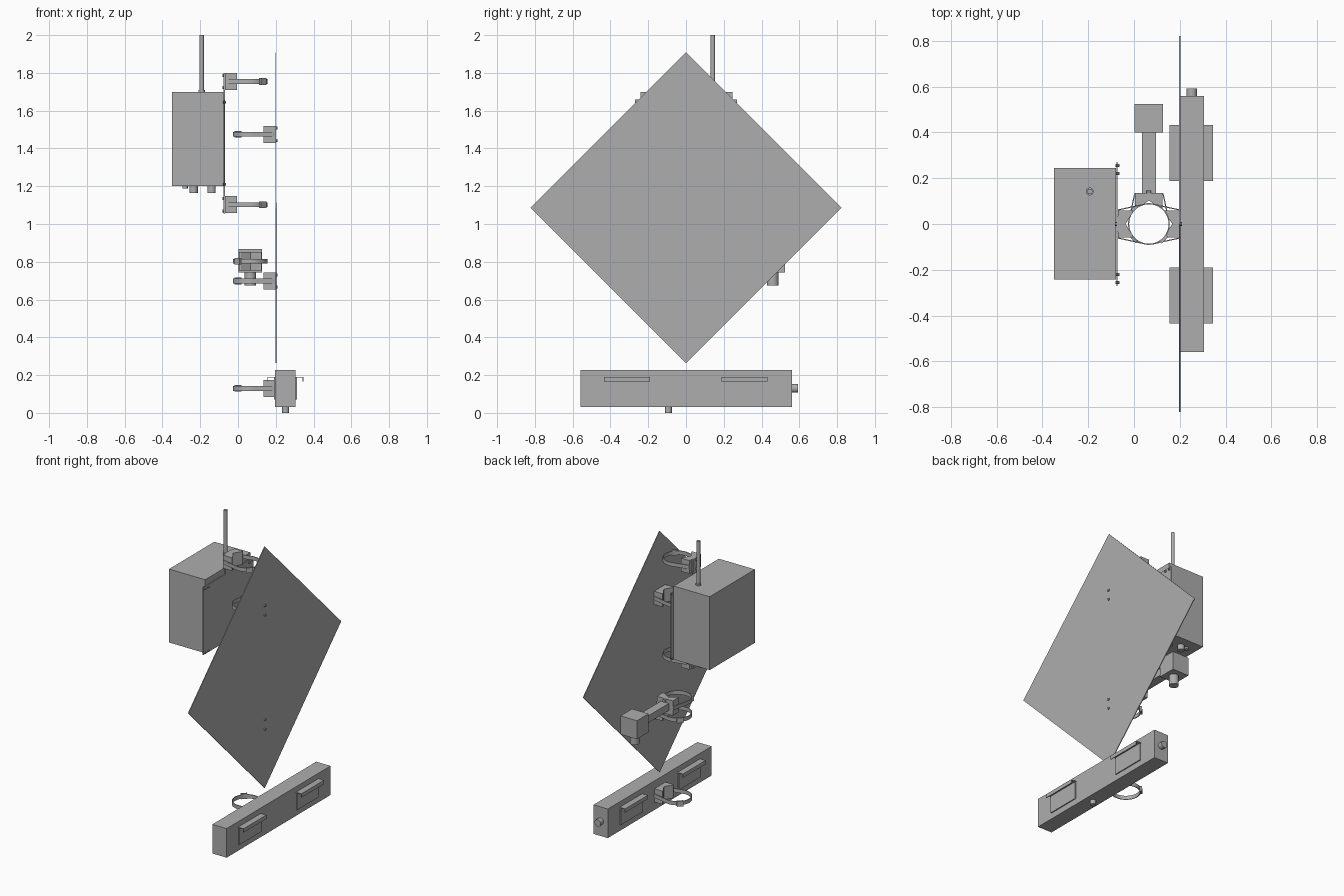
import bpy, bmesh, math
from mathutils import Matrix, Vector

cube = bpy.data.objects.get("Cube")
if cube:
    bpy.data.objects.remove(cube, do_unlink=True)

grey = bpy.data.materials.new("plain_grey")
grey.use_nodes = True
COLOUR = (0.42, 0.42, 0.42, 1)
grey.diffuse_color = COLOUR
grey.node_tree.nodes["Principled BSDF"].inputs["Base Color"].default_value = COLOUR

POLE = Vector((0.065, 0, 0))   # axis shared by all the clamps


def finish(name, bm, smooth=False):
    bmesh.ops.recalc_face_normals(bm, faces=bm.faces)
    mesh = bpy.data.meshes.new(name)
    bm.to_mesh(mesh)
    bm.free()
    mesh.materials.append(grey)
    ob = bpy.data.objects.new(name, mesh)
    bpy.context.collection.objects.link(ob)
    if smooth:
        bpy.ops.object.select_all(action='DESELECT')
        ob.select_set(True)
        bpy.context.view_layer.objects.active = ob
        bpy.ops.object.shade_smooth_by_angle()
    return ob


def box(name, x, y, z):
    """Box from (low, high) pairs on each axis."""
    bm = bmesh.new()
    bmesh.ops.create_cube(bm, size=1)
    for v in bm.verts:
        v.co = [sum(r) / 2 + c * (r[1] - r[0]) for r, c in zip((x, y, z), v.co)]
    return finish(name, bm)


def rod(name, start, end, radius, sides=20):
    a, b = Vector(start), Vector(end)
    bm = bmesh.new()
    bmesh.ops.create_cone(bm, cap_ends=True, segments=sides, radius1=radius,
                          radius2=radius, depth=(b - a).length)
    turn = (b - a).to_track_quat('Z', 'Y').to_matrix().to_4x4()
    bm.transform(Matrix.Translation((a + b) / 2) @ turn)
    return finish(name, bm, True)


def prism(name, outline, height, matrix, smooth=False):
    bm = bmesh.new()
    face = bm.faces.new([bm.verts.new((x, y, -height / 2)) for x, y in outline])
    new = bmesh.ops.extrude_face_region(bm, geom=[face])["geom"]
    bmesh.ops.translate(bm, vec=(0, 0, height),
                        verts=[g for g in new if isinstance(g, bmesh.types.BMVert)])
    bm.transform(matrix)
    return finish(name, bm, smooth)


def clamp(name, z, angle, height=0.09):
    """V block facing the pole, band round the pole and a screw housing."""
    place = Matrix.Translation(POLE + Vector((0, 0, z))) @ Matrix.Rotation(angle, 4, 'Z')
    notch = [(0.135, -0.06), (0.135, 0.06), (0.07, 0.06), (0.07, 0.05),
             (0.102, 0), (0.07, -0.05), (0.07, -0.06)]
    prism(name + "_block", notch, height, place)

    # Band: an arc with straight ends that run back to the block
    def path(r, end):
        arc = [math.radians(75 + 210 * i / 32) for i in range(33)]
        return ([(0.134, end)] + [(r * math.cos(a), r * math.sin(a)) for a in arc]
                + [(0.134, -end)])
    band = path(0.091, 0.064) + path(0.086, 0.059)[::-1]
    prism(name + "_band", band, 0.026, place, True)

    # Screw housing on the band
    lug_turn = place @ Matrix.Rotation(math.radians(135), 4, 'Z')
    lug = [(0.087, -0.02), (0.1, -0.02), (0.1, 0.02), (0.087, 0.02)]
    prism(name + "_screw_housing", lug, 0.036, lug_turn)


# Diamond sign panel with its clamps and bolts
size = 0.822
stand = Matrix.Translation((0.2, 0, 1.086)) @ Matrix.Rotation(math.pi / 2, 4, 'Y')
prism("sign_panel", [(size, 0), (0, size), (-size, 0), (0, -size)], 0.005, stand)
for label, z in (("upper", 1.475), ("lower", 0.698)):
    clamp(label + "_sign_clamp", z, 0)
    for dz in (-0.032, 0.032):
        rod(label + "_sign_bolt", (0.195, 0, z + dz), (0.209, 0, z + dz), 0.008, 12)

# Cabinet, back plate and clamps
box("cabinet", (-0.35, -0.078), (-0.242, 0.245), (1.2, 1.7))
box("cabinet_back_plate", (-0.077, -0.071), (-0.27, 0.27), (1.2, 1.66))
box("cabinet_back_strip", (-0.077, -0.07), (-0.035, 0.035), (1.055, 1.8))
for label, z in (("upper", 1.755), ("lower", 1.102)):
    clamp(label + "_cabinet_clamp", z, math.pi)
    for dz in (-0.032, 0.032):
        rod(label + "_cabinet_bolt", (-0.083, 0, z + dz), (-0.07, 0, z + dz), 0.008, 12)
for y in (-0.255, -0.22, 0.22, 0.255):
    for z in (1.21, 1.645):
        rod("plate_bolt", (-0.08, y, z), (-0.064, y, z), 0.007, 10)

# Antenna and cable glands
rod("antenna", (-0.193, 0.142, 1.69), (-0.193, 0.142, 2), 0.012)
rod("antenna_base", (-0.193, 0.142, 1.69), (-0.193, 0.142, 1.71), 0.017)
for x in (-0.235, -0.14):
    rod("cable_gland", (x, 0.17, 1.165), (x, 0.17, 1.21), 0.022)
rod("small_plug", (-0.28, 0.17, 1.187), (-0.28, 0.17, 1.21), 0.014)

# Sensor on its arm
clamp("sensor_clamp", 0.803, math.pi / 2, 0.1)
for z in (0.768, 0.842):
    rod("sensor_clamp_bolt", (0.065, 0.13, z), (0.065, 0.146, z), 0.01, 12)
box("sensor_arm", (0.035, 0.095), (0.13, 0.41), (0.78, 0.828))
box("sensor_housing", (0.002, 0.126), (0.4, 0.525), (0.742, 0.868))
rod("sensor_lens", (0.065, 0.46, 0.675), (0.065, 0.46, 0.75), 0.03, 24)

# Light bar with end and bottom fittings
clamp("light_bar_clamp", 0.13, 0)
box("light_bar", (0.197, 0.305), (-0.558, 0.56), (0.03, 0.228))
rod("end_gland", (0.252, 0.55, 0.13), (0.252, 0.592, 0.13), 0.023)
rod("bottom_gland", (0.252, -0.093, 0), (0.252, -0.093, 0.04), 0.018)

# Lamp windows with hoods on both faces of the bar
for face, side in ((0.197, -1), (0.305, 1)):
    def out(a, b):
        return sorted((face + side * a, face + side * b))
    for y in (-0.312, 0.31):
        box("lamp_window", out(-0.002, 0.007), (y - 0.118, y + 0.118), (0.07, 0.188))
        box("lamp_hood", out(0, 0.04), (y - 0.122, y + 0.122), (0.187, 0.191))
        box("hood_lip", out(0.037, 0.041), (y - 0.122, y + 0.122), (0.165, 0.191))
